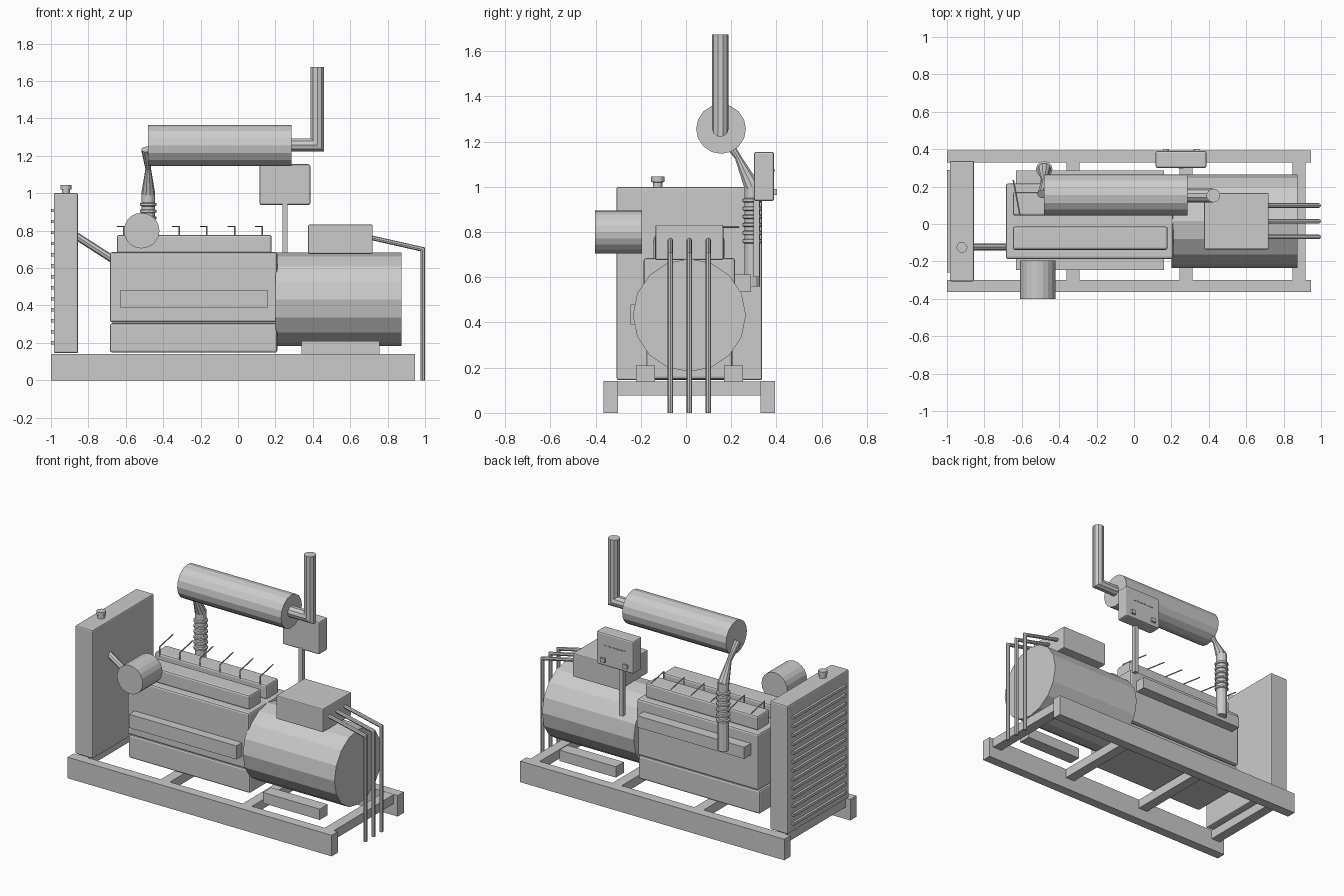
import bpy, bmesh, math
from mathutils import Vector

if "Cube" in bpy.data.objects:
    bpy.data.objects.remove(bpy.data.objects["Cube"], do_unlink=True)

GREY = (0.6, 0.6, 0.6, 1)
mat = bpy.data.materials.new("plain grey")
mat.use_nodes = True
mat.diffuse_color = GREY
mat.node_tree.nodes["Principled BSDF"].inputs["Base Color"].default_value = GREY

MID = 0.015  # centre line of the machine in y


def finish(name, bm):
    bmesh.ops.recalc_face_normals(bm, faces=bm.faces)
    me = bpy.data.meshes.new(name)
    bm.to_mesh(me)
    bm.free()
    me.materials.append(mat)
    ob = bpy.data.objects.new(name, me)
    bpy.context.collection.objects.link(ob)
    return ob


def box(name, x, y, z, bevel=0.0):
    """Box from (min, max) pairs, with optional chamfered edges."""
    bm = bmesh.new()
    bmesh.ops.create_cube(bm, size=1)
    for v in bm.verts:
        v.co = [(a + b) / 2 + c * (b - a) for (a, b), c in zip((x, y, z), v.co)]
    ob = finish(name, bm)
    if bevel:
        mod = ob.modifiers.new("chamfer", "BEVEL")
        mod.width = bevel
        mod.segments = 2
    return ob


def tube(name, points, radii, sides=8):
    """Capped tube along a path, mitred at the bends."""
    pts = [Vector(p) for p in points]
    if not isinstance(radii, (list, tuple)):
        radii = [radii] * len(pts)
    dirs = [(b - a).normalized() for a, b in zip(pts, pts[1:])]
    u = Vector((0, 0, 1)).cross(dirs[0])
    u = u.normalized() if u.length > 0.01 else Vector((1, 0, 0))
    w = dirs[0].cross(u)
    angles = [math.tau * i / sides for i in range(sides)]
    ring = [pts[0] + radii[0] * (u * math.cos(a) + w * math.sin(a)) for a in angles]
    bm = bmesh.new()
    prev = [bm.verts.new(c) for c in ring]
    bm.faces.new(prev)
    for i, d in enumerate(dirs):
        p = pts[i + 1]
        n = d + dirs[min(i + 1, len(dirs) - 1)]
        ring = [c + d * ((p - c).dot(n) / d.dot(n)) for c in ring]
        ring = [p + (c - p) * radii[i + 1] / radii[i] for c in ring]
        cur = [bm.verts.new(c) for c in ring]
        for k in range(sides):
            j = (k + 1) % sides
            bm.faces.new((prev[k], prev[j], cur[j], cur[k]))
        prev = cur
    bm.faces.new(prev)
    return finish(name, bm)


def centred(half):
    return (MID - half, MID + half)


# Skid frame
for side, y in (("right", (-0.364, -0.3)), ("left", (0.33, 0.394))):
    box(f"skid_rail_{side}", (-1, 0.945), y, (0, 0.14))
for i in range(4):
    x = -0.93 + 0.604 * i
    box(f"skid_crossmember_{i + 1}", (x - 0.034, x + 0.034), (-0.3, 0.33), (0.078, 0.139))

# Radiator with slats, cap and hose
box("radiator", (-0.985, -0.855), centred(0.322), (0.145, 1.0), 0.008)
for i in range(13):
    z = 0.2 + 0.059 * i
    box(f"radiator_slat_{i + 1}", (-1, -0.98), centred(0.275), (z - 0.009, z + 0.009))
tube("radiator_cap", [(-0.92, -0.125, z) for z in (0.995, 1.02, 1.021, 1.045)],
     [0.022, 0.022, 0.029, 0.029], 12)
tube("radiator_hose", [(-0.87, -0.123, 0.775), (-0.66, -0.123, 0.64)], 0.02)

# Engine body
box("oil_pan", (-0.685, 0.21), centred(0.19), (0.148, 0.305), 0.012)
box("engine_block", (-0.685, 0.21), centred(0.202), (0.31, 0.685), 0.012)
box("side_cover", (-0.63, 0.16), (-0.246, -0.18), (0.39, 0.48))
box("exhaust_manifold", (-0.63, 0.16), (0.21, 0.287), (0.535, 0.612))
for side, y in (("right", (-0.138, -0.013)), ("left", (0.045, 0.17))):
    box(f"valve_cover_{side}", (-0.648, 0.18), y, (0.68, 0.778), 0.012)

# Fuel lines over the left valve cover
for i in range(6):
    x = -0.61 + 0.148 * i
    tube(f"fuel_line_{i + 1}",
         [(x, 0.048, 0.76), (x, 0.048, 0.822), (x - 0.035, 0.235, 0.822)], 0.004, 6)

# Air filter
tube("air_filter", [(-0.515, -0.402, 0.8), (-0.515, -0.195, 0.8)], 0.095, 20)

# Exhaust: ribbed riser, necked connector, silencer and tailpipe
path, radii = [0.56], [0.035]
for i in range(6):
    z = 0.76 + 0.036 * i
    path += [z - 0.01, z - 0.006, z + 0.006, z + 0.01]
    radii += [0.035, 0.044, 0.044, 0.035]
tube("exhaust_riser", [(-0.48, 0.293, z) for z in path + [1.01]], radii + [0.035], 12)
tube("exhaust_connector",
     [(-0.48, 0.293, 1.0), (-0.48, 0.23, 1.13), (-0.492, 0.16, 1.235)],
     [0.037, 0.015, 0.026], 10)
tube("silencer", [(-0.48, 0.155, 1.256), (0.285, 0.155, 1.256)], 0.11, 16)
tube("tailpipe", [(0.27, 0.152, 1.258), (0.424, 0.152, 1.258), (0.424, 0.152, 1.674)], 0.037, 10)

# Generator, mounts and junction box
tube("generator", [(0.2, MID, 0.432), (0.875, MID, 0.432)], 0.25, 16)
for side, y in (("right", (-0.222, -0.138)), ("left", (0.168, 0.252))):
    box(f"generator_mount_{side}", (0.34, 0.757), y, (0.138, 0.21))
box("junction_box", (0.375, 0.72), centred(0.15), (0.676, 0.832), 0.006)

# Output cables
for i in (-1, 0, 1):
    y = MID + 0.084 * i
    tube(f"output_cable_{i + 2}",
         [(0.7, y, 0.765), (0.987, y, 0.7), (0.987, y, 0)], 0.0125)

# Control panel on its post, with indicators and switches
box("panel_post", (0.237, 0.265), (0.298, 0.326), (0.6, 0.95))
box("control_panel", (0.115, 0.387), (0.3, 0.39), (0.937, 1.155), 0.01)
for i in range(6):
    x = 0.18 + 0.028 * i
    box(f"indicator_{i + 1}", (x - 0.009, x + 0.009), (0.388, 0.394), (1.068, 1.076))
for i, x in enumerate((0.17, 0.335)):
    box(f"switch_{i + 1}", (x - 0.016, x + 0.016), (0.388, 0.402), (0.963, 0.99))
